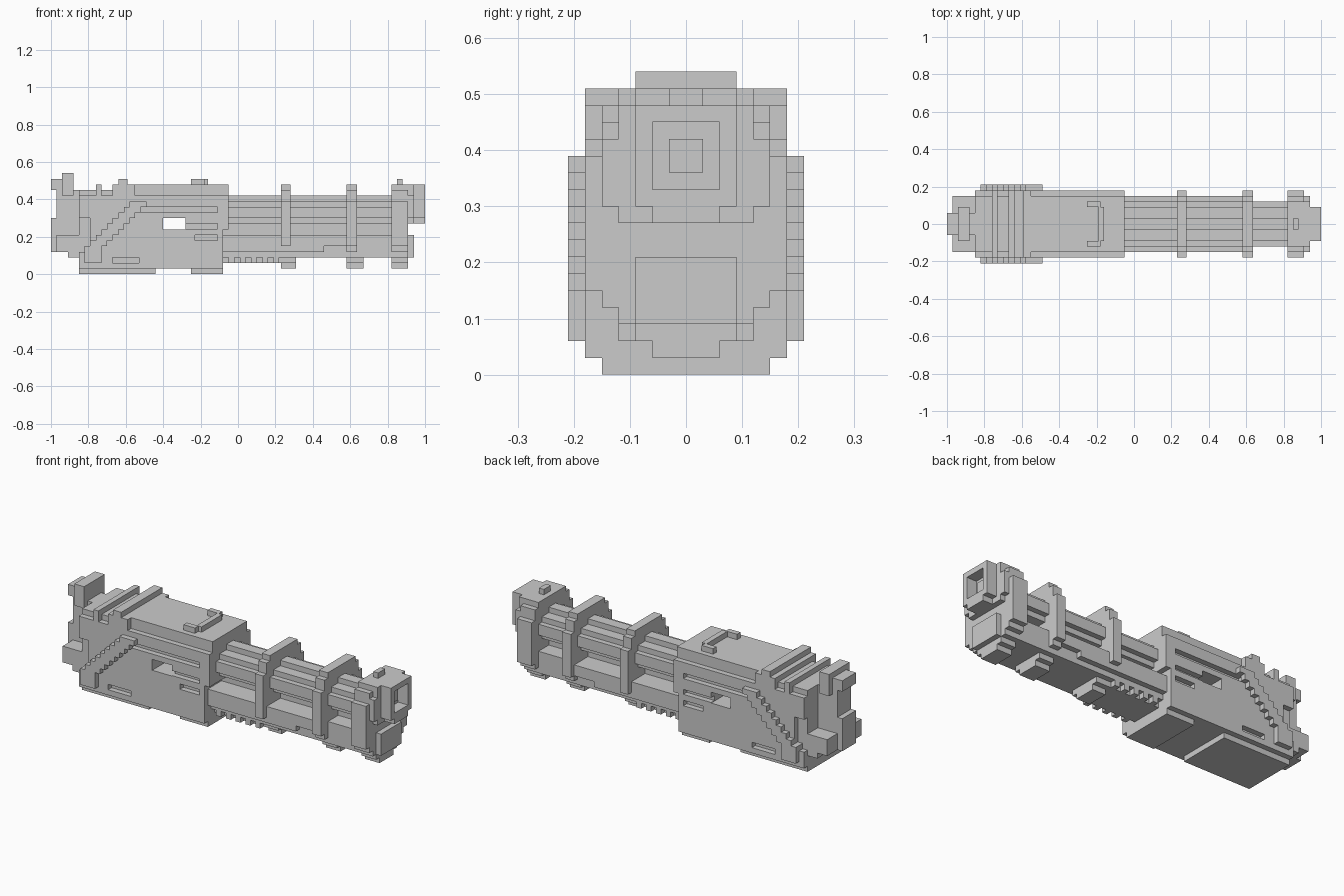
import bpy
import bmesh

cube = bpy.data.objects.get("Cube")
if cube:
    bpy.data.objects.remove(cube)

steel = bpy.data.materials.new("gunmetal_grey")
steel.use_nodes = True
GREY = (0.6, 0.6, 0.6, 1)
steel.diffuse_color = GREY
steel.node_tree.nodes["Principled BSDF"].inputs["Base Color"].default_value = GREY
V = 0.03  # block size


def part(name, boxes):
    """One object made of boxes, each given as x0, x1, y0, y1, z0, z1."""
    bm = bmesh.new()
    for x0, x1, y0, y1, z0, z1 in boxes:
        for v in bmesh.ops.create_cube(bm, size=1)["verts"]:
            v.co = ((x0 + x1) / 2 + v.co.x * (x1 - x0),
                    (y0 + y1) / 2 + v.co.y * (y1 - y0),
                    (z0 + z1) / 2 + v.co.z * (z1 - z0))
    mesh = bpy.data.meshes.new(name)
    bm.to_mesh(mesh)
    bm.free()
    mesh.materials.append(steel)
    ob = bpy.data.objects.new(name, mesh)
    bpy.context.collection.objects.link(ob)
    return ob


def mid(x0, x1, w, z0, z1):
    """Box centred on y = 0 with half width w."""
    return (x0, x1, -w, w, z0, z1)


def pair(x0, x1, y0, y1, z0, z1):
    """The same box on both sides."""
    return [(x0, x1, y0, y1, z0, z1), (x0, x1, -y1, -y0, z0, z1)]


def cut(target, name, boxes):
    cutter = part(name, boxes)
    cutter.hide_render = True
    cutter.hide_viewport = True
    cutter.display_type = 'WIRE'
    mod = target.modifiers.new(name, 'BOOLEAN')
    mod.operation = 'DIFFERENCE'
    mod.solver = 'EXACT'
    mod.object = cutter


# Receiver with a through hole, side grooves and recessed rear corners
receiver = part("receiver", [mid(-0.85, -0.08, 0.18, 0.03, 0.42)])
cut(receiver, "receiver_hole_cutter", [mid(-0.40, -0.28, 0.3, 0.24, 0.30)])
grooves = (pair(-0.29, -0.11, 0.15, 0.25, 0.243, 0.27)
           + pair(-0.23, -0.11, 0.15, 0.25, 0.18, 0.21)
           + pair(-0.53, -0.11, 0.15, 0.25, 0.33, 0.36)
           + pair(-0.67, -0.53, 0.15, 0.25, 0.06, 0.09)
           + pair(-0.90, -0.79, 0.15, 0.25, 0.12, 0.30))
cut(receiver, "receiver_groove_cutter", grooves)
part("receiver_top", [mid(-0.85, -0.05, 0.15, 0.42, 0.45),
                      mid(-0.55, -0.05, 0.15, 0.45, 0.48)])
part("receiver_collar", [mid(-0.08, -0.05, 0.18, 0.24, 0.42)])
part("bottom_pads", [mid(-0.85, -0.44, 0.15, 0, 0.03),
                     mid(-0.25, -0.08, 0.15, 0, 0.03)])

# Ribs over the receiver
part("top_ribs", [mid(-0.76, -0.73, 0.18, 0.39, 0.48),
                  mid(-0.67, -0.55, 0.18, 0.39, 0.48),
                  mid(-0.64, -0.59, 0.18, 0.48, 0.51)])

# Stepped diagonal ribs on both sides
steps = pair(-0.82, -0.73, 0.15, 0.21, 0.06, 0.15)
for i in range(8):
    x, z = -0.79 + i * V, 0.15 + i * V
    steps += pair(x, x + 0.09, 0.18, 0.21, z, z + V)
part("diagonal_ribs", steps)

# Rear sight bracket
part("rear_sight", [mid(-0.19, -0.16, 0.09, 0.48, 0.51)]
     + pair(-0.25, -0.18, 0.09, 0.12, 0.48, 0.51))

# Back end: lower block, spine, handle and latch
part("rear_block", [mid(-0.97, -0.85, 0.15, 0.12, 0.21),
                    mid(-0.91, -0.85, 0.15, 0.09, 0.12)])
part("rear_spine", [mid(-0.97, -0.85, 0.06, 0.21, 0.45)])
part("rear_handle", [mid(-1.0, -0.97, 0.06, 0.12, 0.30)])
part("rear_latch", [mid(-1.0, -0.88, 0.06, 0.45, 0.51),
                    mid(-0.94, -0.88, 0.09, 0.42, 0.54)])

# Barrel cluster on a narrow core, open below
part("barrel_core", [mid(-0.08, 0.85, 0.03, 0.2, 0.42)])
part("barrels", pair(-0.08, 0.85, 0.03, 0.09, 0.27, 0.39)
     + pair(-0.08, 0.85, 0.09, 0.12, 0.30, 0.36))

# Lower housing with a comb of teeth below
part("lower_housing", [mid(-0.08, 0.46, 0.15, 0.12, 0.21),
                       mid(0.46, 0.60, 0.15, 0.15, 0.21),
                       mid(0.46, 0.85, 0.12, 0.12, 0.21),
                       mid(-0.08, 0.85, 0.12, 0.09, 0.12)])
part("housing_comb", [mid(-0.08, 0.23, 0.09, 0.06, 0.09)]
     + [mid(-0.05 + i * 0.06, -0.02 + i * 0.06, 0.12, 0.06, 0.09)
        for i in range(5)])


def band(name, x0, x1, foot):
    """Rounded band; its foot may run further forward."""
    part(name, [mid(x0, x1, 0.18, 0.15, 0.39), mid(x0, x1, 0.15, 0.12, 0.45),
                mid(x0, x1, 0.12, 0.09, 0.48), mid(x0, foot, 0.09, 0.06, 0.15),
                mid(x0, foot, 0.06, 0.03, 0.06)])


band("rear_band", 0.23, 0.28, 0.31)
band("middle_band", 0.58, 0.635, 0.67)
band("muzzle_band", 0.82, 0.91, 0.91)

# Muzzle: frame around a hollow, barrel tip, lower block and front sight
part("muzzle_collar", [mid(0.91, 0.94, 0.15, 0.30, 0.42),
                       mid(0.91, 0.94, 0.12, 0.27, 0.48)])
part("muzzle_frame", pair(0.94, 1.0, 0.06, 0.09, 0.30, 0.48)
     + [mid(0.94, 1.0, 0.06, 0.27, 0.33), mid(0.94, 1.0, 0.06, 0.45, 0.48)])
part("barrel_tip", [mid(0.94, 0.96, 0.03, 0.36, 0.42)])
part("muzzle_block", [mid(0.91, 0.94, 0.09, 0.09, 0.21)])
part("front_sight", [mid(0.85, 0.88, 0.03, 0.48, 0.51)])
